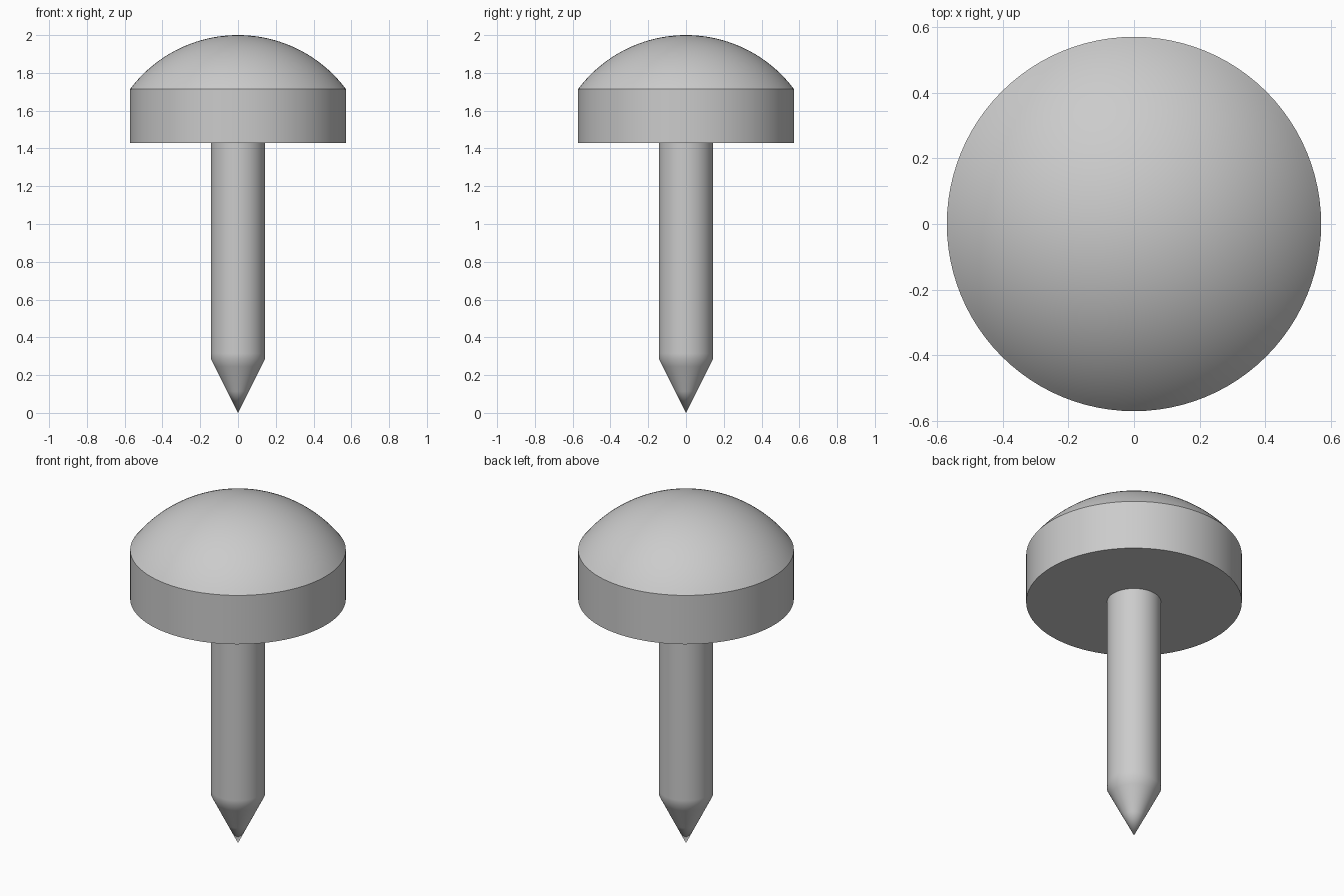
import bpy
import bmesh
from math import asin, cos, pi, radians, sin

SEGMENTS = 96
U = 1 / 7  # shaft radius, the module every other size is a multiple of

cube = bpy.data.objects.get("Cube")
if cube:
    bpy.data.objects.remove(cube, do_unlink=True)

# One plain grey metal
GREY = (0.6, 0.6, 0.6, 1)
metal = bpy.data.materials.new("grey metal")
metal.use_nodes = True
metal.diffuse_color = GREY
metal.node_tree.nodes["Principled BSDF"].inputs["Base Color"].default_value = GREY


def lathe(name, profile):
    """Spin an (r, z) profile around the z axis into a closed solid."""
    bm = bmesh.new()
    verts = [bm.verts.new((r * U, 0, z * U)) for r, z in profile]
    edges = [bm.edges.new(pair) for pair in zip(verts, verts[1:])]
    bmesh.ops.spin(bm, geom=verts + edges, cent=(0, 0, 0), axis=(0, 0, 1),
                   angle=2 * pi, steps=SEGMENTS, use_merge=True)
    bmesh.ops.remove_doubles(bm, verts=bm.verts, dist=1e-5)
    bmesh.ops.recalc_face_normals(bm, faces=bm.faces)
    mesh = bpy.data.meshes.new(name)
    bm.to_mesh(mesh)
    bm.free()
    mesh.materials.append(metal)
    obj = bpy.data.objects.new(name, mesh)
    bpy.context.collection.objects.link(obj)
    bpy.ops.object.select_all(action='DESELECT')
    obj.select_set(True)
    bpy.context.view_layer.objects.active = obj
    bpy.ops.object.shade_smooth_by_angle(angle=radians(30))
    return obj


# Head: straight rim topped by a shallow spherical cap
R = 5
RINGS = 24
edge_angle = asin(4 / R)
cap = []
for i in range(RINGS + 1):
    a = edge_angle * (1 - i / RINGS)
    cap.append((R * sin(a), 9 + R * cos(a)))
lathe("domed_head", [(0, 10), (4, 10)] + cap)

# Pin: cylindrical shaft with a conical point
lathe("pointed_shaft", [(0, 0), (0.4, 0.8), (0.86, 1.72), (1, 2), (1, 2.2), (1, 10), (0, 10)])
